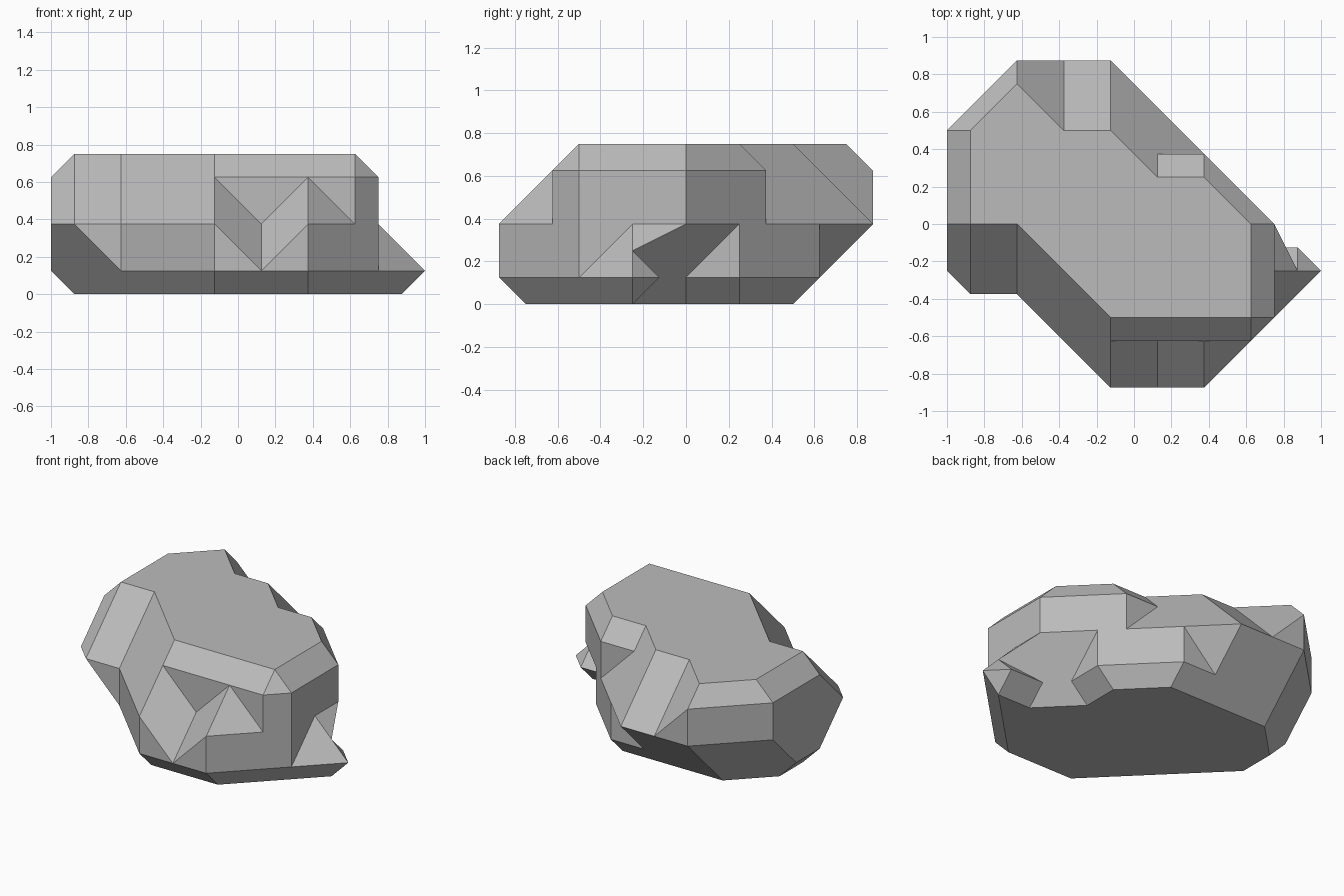
import bpy, bmesh
from itertools import product
from mathutils import Vector

cube = bpy.data.objects.get("Cube")
if cube:
    bpy.data.objects.remove(cube)

# Solid blocks of the boulder, one plan per layer (rows run back to front)
LAYERS = [
    ["........",
     ".####...",
     "######..",
     "######..",
     ".#######",
     "..#####.",
     "...###.."],
    [".###....",
     "#####...",
     "######..",
     "#######.",
     "#######.",
     "..#####.",
     "...#.#.."],
    [".#......",
     "####....",
     "######..",
     "#######.",
     "..#####.",
     "...####.",
     "........"],
]
STEP = 0.25
SOLID = {(x, y, z) for z, rows in enumerate(LAYERS)
         for y, row in enumerate(rows) for x, c in enumerate(row) if c == "#"}


def place(key):
    """Position of the midpoint between two neighbouring block centres."""
    x, y, z = (k * STEP / 2 for k in key)
    return Vector((x - 3.5 * STEP, 3 * STEP - y, z + STEP / 2))


def cell_loops(cell):
    """Closed outlines where the chamfered surface crosses one cell."""
    link = {}
    for axis, side in product(range(3), (0, 1)):
        ring = []
        for u, v in ((0, 0), (1, 0), (1, 1), (0, 1)):
            corner = list(cell)
            corner[axis] += side
            corner[(axis + 1) % 3] += u
            corner[(axis + 2) % 3] += v
            ring.append(tuple(corner))
        if side == 0:
            ring.reverse()
        cross = [(ring[i] in SOLID, ring[(i + 1) % 4] in SOLID,
                  tuple(a + b for a, b in zip(ring[i], ring[(i + 1) % 4])))
                 for i in range(4)]
        for i, (inside, after, start) in enumerate(cross):
            if inside and not after:
                link[start] = next(cross[(i + j) % 4][2] for j in range(1, 4)
                                   if cross[(i + j) % 4][1])
    while link:
        loop = [next(iter(link))]
        while loop[-1] in link:
            loop.append(link.pop(loop[-1]))
        yield loop[:-1]


def flattest_fan(loop):
    """Split an outline into the triangle fan with the fewest planes."""
    def fan(i):
        turn = loop[i:] + loop[:i]
        return [(turn[0], a, b) for a, b in zip(turn[1:], turn[2:])]

    def score(i):
        planes = set()
        for tri in fan(i):
            a, b, c = map(place, tri)
            n = (b - a).cross(c - a).normalized()
            planes.add(tuple(round(k, 2) + 0.0 for k in n))
        return len(planes), -loop[i][0]

    return fan(min(range(len(loop)), key=score))


# Boulder surface
bm = bmesh.new()
verts = {}
for cell in product(range(-1, 8), range(-1, 7), range(-1, 3)):
    for loop in cell_loops(cell):
        for tri in flattest_fan(loop):
            for key in tri:
                if key not in verts:
                    verts[key] = bm.verts.new(place(key))
            bm.faces.new([verts[key] for key in tri])
bmesh.ops.recalc_face_normals(bm, faces=bm.faces)
# Merge flat areas into clean facets
bmesh.ops.dissolve_limit(bm, angle_limit=0.01, verts=bm.verts, edges=bm.edges)

mesh = bpy.data.meshes.new("boulder")
bm.to_mesh(mesh)
bm.free()
boulder = bpy.data.objects.new("boulder", mesh)
bpy.context.collection.objects.link(boulder)

# Stone colour
stone = bpy.data.materials.new("stone grey")
stone.use_nodes = True
grey = (0.5, 0.5, 0.5, 1)
stone.diffuse_color = grey
stone.node_tree.nodes["Principled BSDF"].inputs["Base Color"].default_value = grey
mesh.materials.append(stone)
